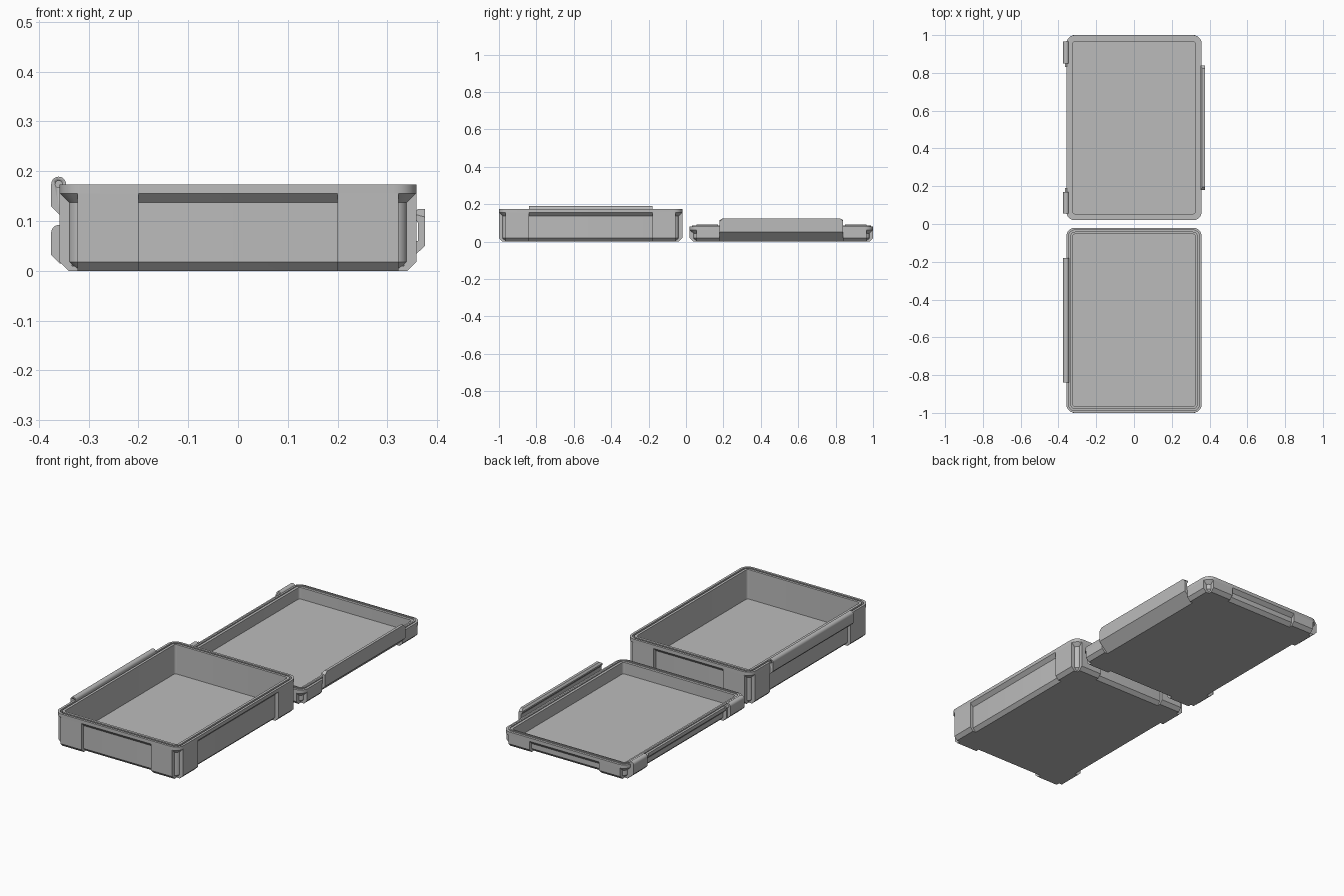
import bpy
import bmesh
import math
from mathutils import Matrix, Vector

cube = bpy.data.objects.get("Cube")
if cube:
    bpy.data.objects.remove(cube, do_unlink=True)

HX, HY, RADIUS = 0.358, 0.49, 0.045   # outer half sizes and corner radius
STEP = 0.018                          # depth of the recessed wall panels
WALL = 0.034                          # inset of the cavity
GREY = (0.5, 0.5, 0.5, 1)

plastic = bpy.data.materials.new("grey_plastic")
plastic.use_nodes = True
plastic.diffuse_color = GREY
plastic.node_tree.nodes["Principled BSDF"].inputs["Base Color"].default_value = GREY


def finish(name, bm):
    bmesh.ops.recalc_face_normals(bm, faces=bm.faces)
    mesh = bpy.data.meshes.new(name)
    bm.to_mesh(mesh)
    bm.free()
    mesh.materials.append(plastic)
    obj = bpy.data.objects.new(name, mesh)
    bpy.context.collection.objects.link(obj)
    bpy.ops.object.select_all(action="DESELECT")
    obj.select_set(True)
    bpy.context.view_layer.objects.active = obj
    bpy.ops.object.shade_smooth_by_angle(angle=math.radians(30))
    return obj


def rounded_ring(inset, segments=6):
    """Outline of a rounded rectangle shrunk by inset."""
    r = max(RADIUS - inset, 0.012)
    points = []
    for quarter, (sx, sy) in enumerate([(1, 1), (-1, 1), (-1, -1), (1, -1)]):
        for i in range(segments + 1):
            a = math.pi / 2 * (quarter + i / segments)
            points.append((sx * (HX - inset - r) + r * math.cos(a),
                           sy * (HY - inset - r) + r * math.sin(a)))
    return points


def tray(name, sections, y):
    """Skin rounded rectangles, given as (inset, z), into a closed shell."""
    bm = bmesh.new()
    rings = [[bm.verts.new((px, py + y, z)) for px, py in rounded_ring(inset)]
             for inset, z in sections]
    for a, b in zip(rings, rings[1:]):
        for i in range(len(a)):
            j = (i + 1) % len(a)
            bm.faces.new((a[i], a[j], b[j], b[i]))
    bm.faces.new(rings[0])
    bm.faces.new(rings[-1])
    return finish(name, bm)


def strip(profile, origin, outward, along, start, end):
    """Extrude an (inset, z) profile along a wall."""
    bm = bmesh.new()
    origin, outward, along = Vector(origin), Vector(outward), Vector(along)
    ends = [[bm.verts.new(origin - outward * inset + along * t + Vector((0, 0, z)))
             for inset, z in profile] for t in (start, end)]
    for i in range(len(profile)):
        j = (i + 1) % len(profile)
        bm.faces.new((ends[0][i], ends[0][j], ends[1][j], ends[1][i]))
    bm.faces.new(ends[0])
    bm.faces.new(ends[1])
    return bm


def shell(name, height, y, lip):
    """Tray with recessed walls, a full rim and raised pads beside each corner."""
    top = height - STEP
    outside = [(2 * STEP, 0), (STEP, STEP), (STEP, top - STEP), (0, top), (0, height)]
    inside = [(WALL, height), (WALL, 0.02)]
    seal = [(0.012, height), (0.012, height + lip), (0.021, height + lip), (0.021, height)]
    tray(name + "_tray", outside + seal + inside, y)

    pad = [(0.04, 0), (STEP, 0), (0, STEP), (0, top), (0.025, top), (0.025, 0.01), (0.04, 0.01)]
    for side in (-1, 1):
        for end in (-1, 1):
            bm = strip(pad, (0, y + side * HY, 0), (0, side, 0), (1, 0, 0), end * 0.2, end * 0.322)
            finish(name + "_end_pad", bm)
            bm = strip(pad, (side * HX, y, 0), (side, 0, 0), (0, 1, 0), end * 0.33, end * 0.454)
            finish(name + "_side_pad", bm)


def knuckle_profile(z, r=0.015):
    """Round hinge barrel blending into a tapered foot on the wall."""
    arc = [(-0.002 - r * math.cos(a), z + r * math.sin(a))
           for a in (math.pi * i / 10 for i in range(13))]
    return arc + [(0.022, z - 0.015), (0.022, z - 0.062), (0, z - 0.062), (-0.017, z - 0.045)]


def rod(name, r, y, z, length):
    bm = bmesh.new()
    place = Matrix.Translation((-HX - 0.002, y, z)) @ Matrix.Rotation(math.pi / 2, 4, "X")
    bmesh.ops.create_cone(bm, cap_ends=True, segments=16, radius1=r, radius2=r,
                          depth=length, matrix=place)
    return finish(name, bm)


BOX_Y, BOX_H, LID_Y, LID_H = -0.51, 0.173, 0.51, 0.08
shell("box", BOX_H, BOX_Y, -0.01)
shell("lid", LID_H, LID_Y, 0.005)

# Long hinge barrel on the box, with a pin socket in each end
barrel = finish("box_hinge_barrel", strip(knuckle_profile(BOX_H + 0.001), (-HX, BOX_Y, 0),
                                          (-1, 0, 0), (0, 1, 0), -0.33, 0.33))
for end in (-1, 1):
    cutter = rod("pin_socket_cutter", 0.007, BOX_Y + end * 0.33, BOX_H + 0.001, 0.04)
    cutter.hide_render = True
    cutter.hide_set(True)
    socket = barrel.modifiers.new("pin_socket", "BOOLEAN")
    socket.operation = "DIFFERENCE"
    socket.solver = "EXACT"
    socket.object = cutter

# Two short knuckles with pins on the lid
for end in (-1, 1):
    finish("lid_hinge_knuckle", strip(knuckle_profile(LID_H - 0.003), (-HX, LID_Y, 0),
                                      (-1, 0, 0), (0, 1, 0), end * 0.34, end * 0.455))
    rod("lid_hinge_pin", 0.006, LID_Y + end * 0.335, LID_H - 0.003, 0.03)

# Snap latch on the lid, with clipped upper corners
latch = [(0.04, 0), (0.035, 0), (-0.017, 0.05), (-0.017, 0.124), (-0.003, 0.124),
         (0.005, 0.114), (0.005, 0.107), (-0.003, 0.097), (-0.003, 0.06), (0.02, 0.055),
         (0.03, 0.012)]
bm = strip(latch, (HX, LID_Y, 0), (1, 0, 0), (0, 1, 0), -0.33, 0.33)
corners = [e for e in bm.edges if all(v.co.z > 0.12 for v in e.verts)
           and abs(e.verts[0].co.y - e.verts[1].co.y) < 0.001]
bmesh.ops.bevel(bm, geom=corners, offset=0.016, segments=1, affect="EDGES")
finish("lid_latch", bm)
